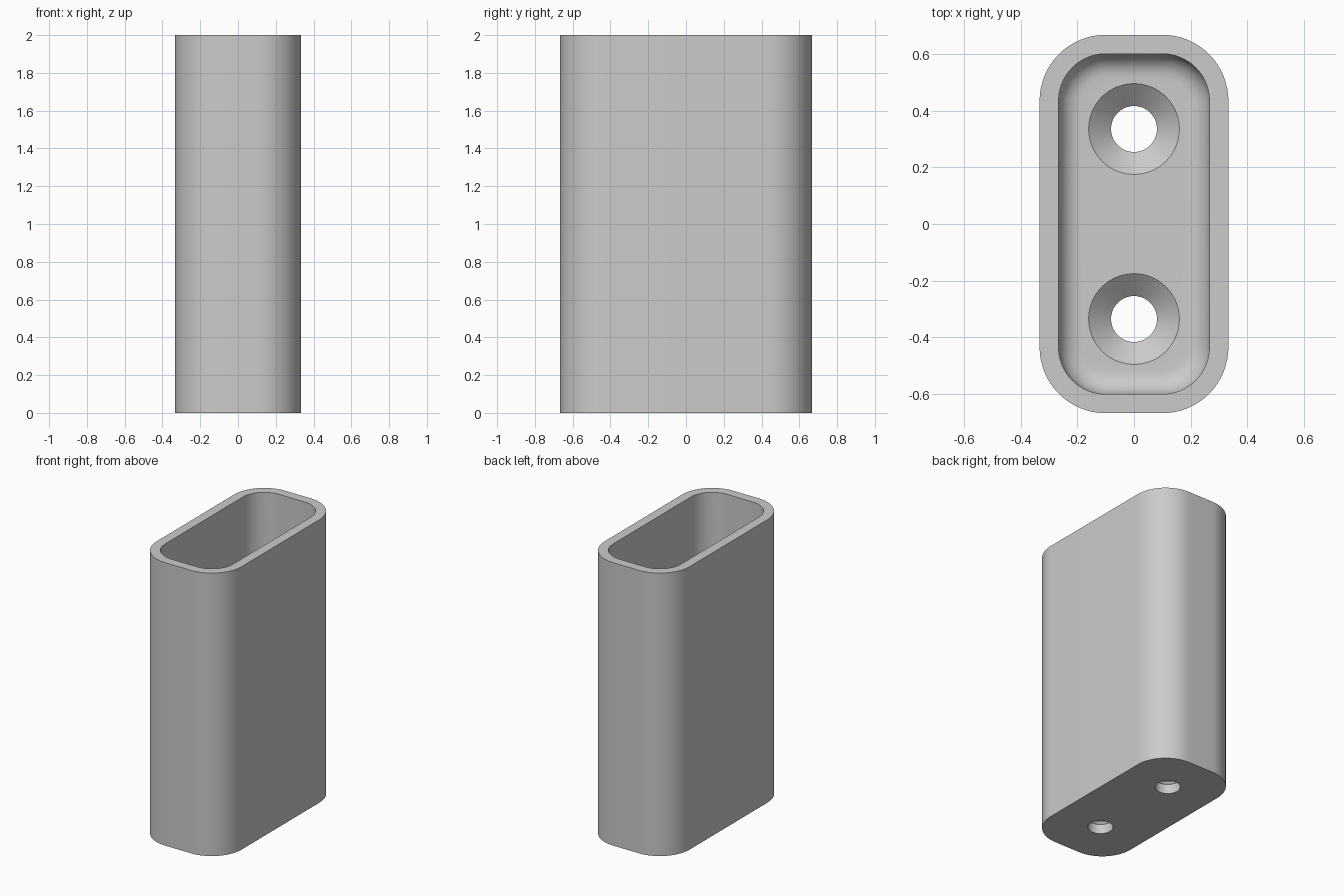
import bpy, bmesh
from math import sin, cos, pi, radians

if "Cube" in bpy.data.objects:
    bpy.data.objects.remove(bpy.data.objects["Cube"])

HALF_X, HALF_Y, HEIGHT = 0.333, 0.667, 2.0
CORNER, WALL, FLOOR, FILLET = 0.233, 0.067, 0.133, 0.083
HOLE_Y, HOLE_R, SINK_R, SINK_Z = 0.335, 0.081, 0.16, 0.067
STEPS = 16


def rounded_rect(inset):
    """Outline of the sleeve, moved inwards by inset."""
    r = CORNER - inset
    cx, cy = HALF_X - CORNER, HALF_Y - CORNER
    pts = []
    for k, (sx, sy) in enumerate([(1, 1), (-1, 1), (-1, -1), (1, -1)]):
        for i in range(STEPS + 1):
            a = (k + i / STEPS) * pi / 2
            pts.append((sx * cx + r * cos(a), sy * cy + r * sin(a)))
    return pts


def circle(r, y, n=64):
    return [(r * cos(2 * pi * i / n), y + r * sin(2 * pi * i / n)) for i in range(n)]


def loft(name, sections):
    """Closed solid through a stack of (outline, z) sections."""
    bm = bmesh.new()
    loops = [[bm.verts.new((x, y, z)) for x, y in pts] for pts, z in sections]
    for low, high in zip(loops, loops[1:]):
        n = len(low)
        for i in range(n):
            j = (i + 1) % n
            bm.faces.new((low[i], low[j], high[j], high[i]))
    bm.faces.new(loops[0][::-1])
    bm.faces.new(loops[-1])
    mesh = bpy.data.meshes.new(name)
    bm.to_mesh(mesh)
    bm.free()
    obj = bpy.data.objects.new(name, mesh)
    bpy.context.collection.objects.link(obj)
    return obj


# Outer sleeve
sleeve = loft("sleeve", [(rounded_rect(0), 0), (rounded_rect(0), HEIGHT)])

# Pocket cutter with a filleted floor
pocket = []
for i in range(9):
    a = i / 8 * pi / 2
    pocket.append((rounded_rect(WALL + FILLET * (1 - sin(a))),
                   FLOOR + FILLET * (1 - cos(a))))
pocket.append((rounded_rect(WALL), HEIGHT + 0.2))
cutters = [loft("pocket_cutter", pocket)]

# Countersunk screw hole cutters
slope = (SINK_R - HOLE_R) / (FLOOR - SINK_Z)
for y in (-HOLE_Y, HOLE_Y):
    over = 0.02
    cutters.append(loft("screw_hole_cutter", [
        (circle(HOLE_R, y), -0.1), (circle(HOLE_R, y), SINK_Z),
        (circle(SINK_R, y), FLOOR),
        (circle(SINK_R + slope * over, y), FLOOR + over)]))

for cutter in cutters:
    cutter.hide_render = True
    mod = sleeve.modifiers.new("cut", 'BOOLEAN')
    mod.operation, mod.solver, mod.object = 'DIFFERENCE', 'EXACT', cutter

# Bake the cuts and drop the cutters
bpy.context.view_layer.update()
baked = bpy.data.meshes.new_from_object(
    sleeve.evaluated_get(bpy.context.evaluated_depsgraph_get()))
sleeve.modifiers.clear()
sleeve.data = baked
for cutter in cutters:
    bpy.data.objects.remove(cutter)

# Plain grey material
grey = bpy.data.materials.new("light_grey")
grey.use_nodes = True
colour = (0.6, 0.6, 0.6, 1)
grey.diffuse_color = colour
grey.node_tree.nodes["Principled BSDF"].inputs["Base Color"].default_value = colour
sleeve.data.materials.clear()
sleeve.data.materials.append(grey)

# Smooth curves, sharp rims
bpy.ops.object.select_all(action='DESELECT')
sleeve.select_set(True)
bpy.context.view_layer.objects.active = sleeve
bpy.ops.object.shade_smooth_by_angle(angle=radians(30))
